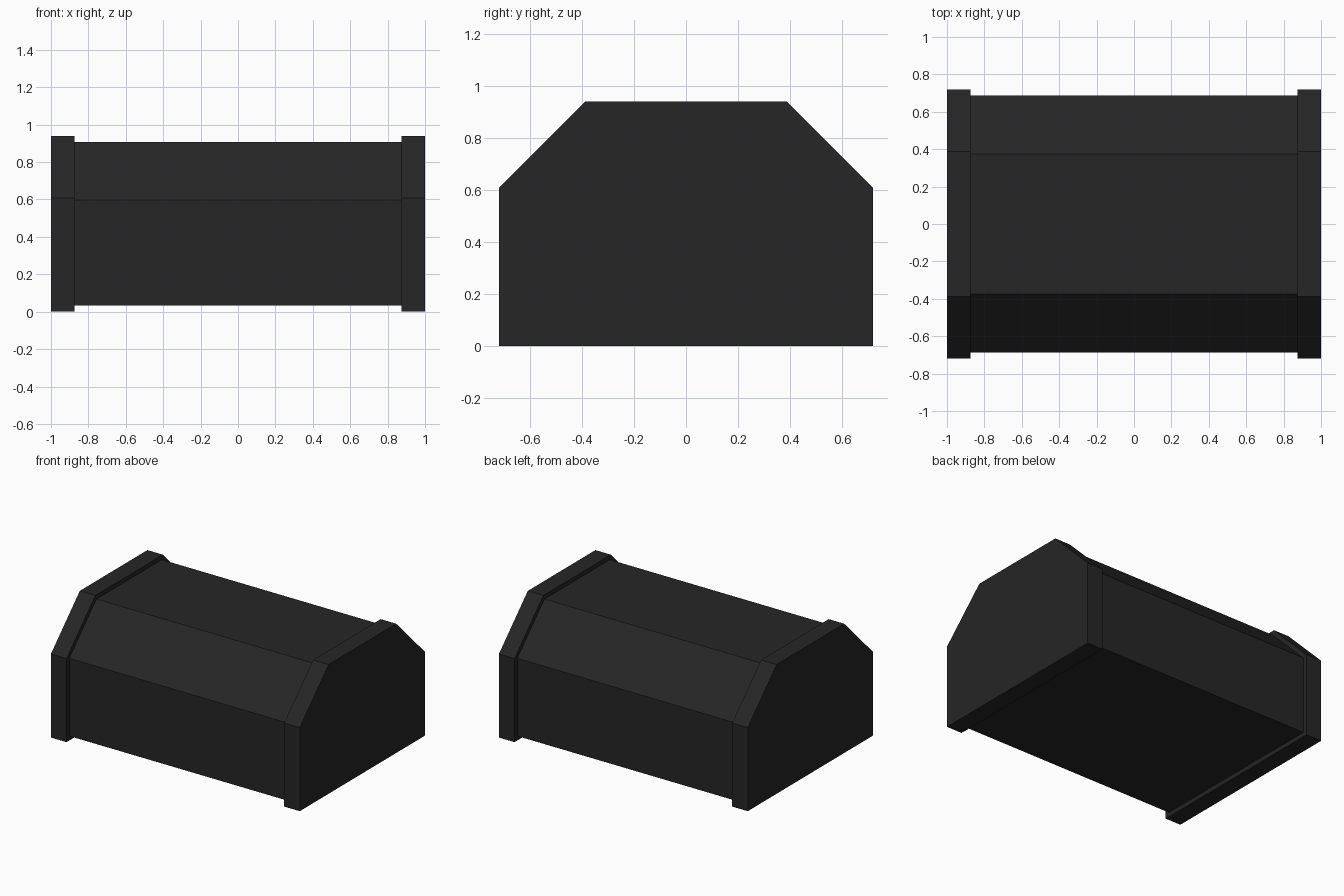
import bpy
import bmesh

cube = bpy.data.objects.get("Cube")
if cube:
    bpy.data.objects.remove(cube, do_unlink=True)

# Single dark charcoal material
charcoal = bpy.data.materials.new("charcoal")
charcoal.use_nodes = True
colour = (0.019, 0.019, 0.019, 1)
charcoal.diffuse_color = colour
charcoal.node_tree.nodes["Principled BSDF"].inputs["Base Color"].default_value = colour


def chamfered_prism(name, x0, x1, half_depth, half_top, bottom, shoulder, top):
    """Extrude a box profile with cut upper corners along x."""
    half = [(half_depth, bottom), (half_depth, shoulder), (half_top, top)]
    profile = half + [(-y, z) for y, z in reversed(half)]
    bm = bmesh.new()
    face = bm.faces.new([bm.verts.new((x0, y, z)) for y, z in profile])
    extruded = bmesh.ops.extrude_face_region(bm, geom=[face], use_keep_orig=True)
    moved = [v for v in extruded["geom"] if isinstance(v, bmesh.types.BMVert)]
    bmesh.ops.translate(bm, vec=(x1 - x0, 0, 0), verts=moved)
    bmesh.ops.recalc_face_normals(bm, faces=bm.faces)
    mesh = bpy.data.meshes.new(name)
    bm.to_mesh(mesh)
    bm.free()
    mesh.materials.append(charcoal)
    obj = bpy.data.objects.new(name, mesh)
    bpy.context.collection.objects.link(obj)
    return obj


# Main body between the end caps
chamfered_prism("body", -0.875, 0.875, 0.687, 0.375, 0.032, 0.597, 0.908)

# Slightly larger end caps
for name, x0, x1 in (("right_end_cap", -1, -0.875), ("left_end_cap", 0.875, 1)):
    chamfered_prism(name, x0, x1, 0.719, 0.388, 0, 0.608, 0.939)
